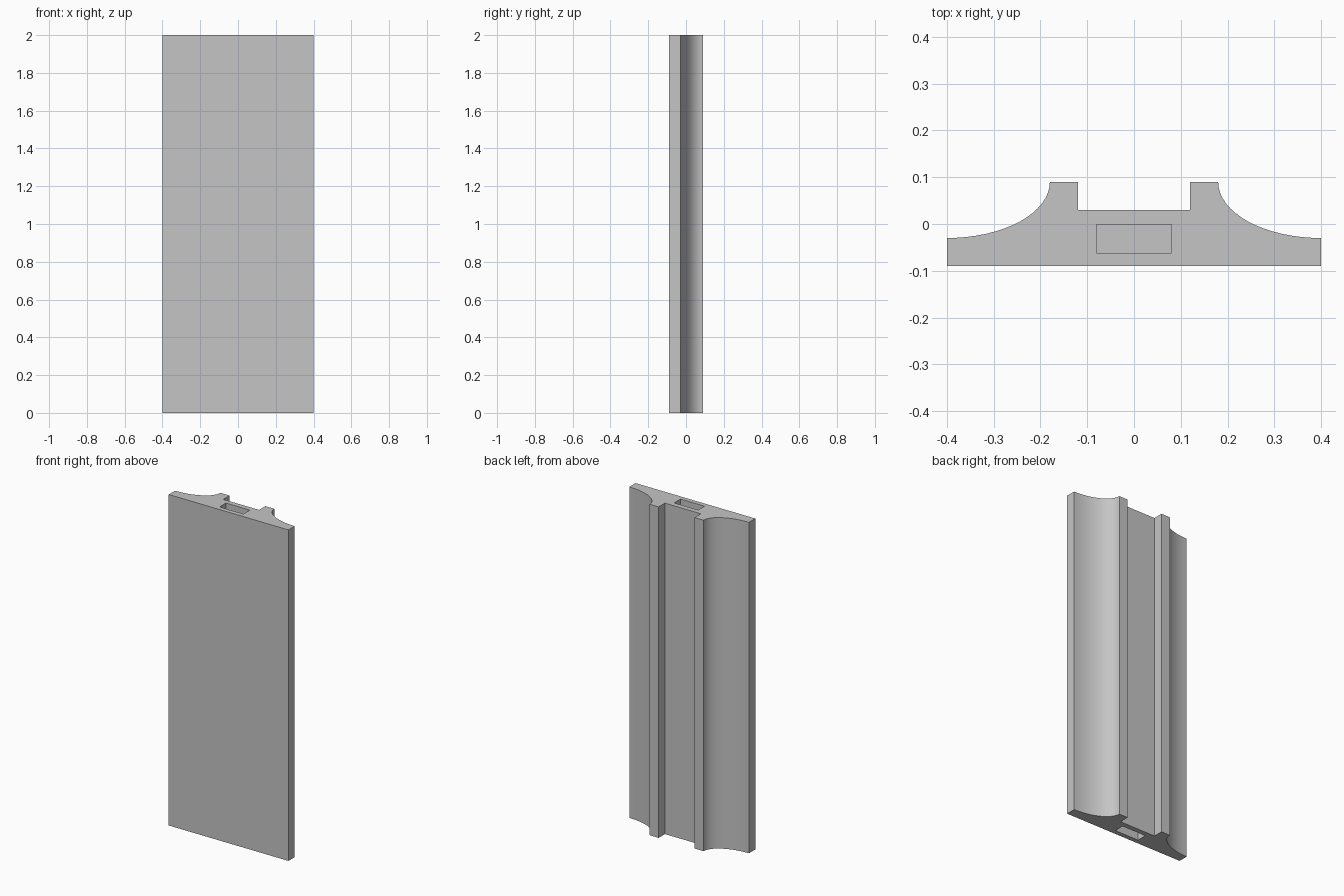
import bpy, bmesh, math

cube = bpy.data.objects.get("Cube")
if cube:
    bpy.data.objects.remove(cube, do_unlink=True)

HEIGHT = 2.0
HALF_WIDTH = 0.40
HALF_DEPTH = 0.09
RIB_OUTER, RIB_INNER = 0.18, 0.12
SHOULDER, CHANNEL = -0.03, 0.03
POCKET_DEPTH = 0.25
ARC_STEPS = 16

# Single material
grey = bpy.data.materials.new("light grey")
grey.use_nodes = True
colour = (0.56, 0.56, 0.56, 1)
grey.diffuse_color = colour
grey.node_tree.nodes["Principled BSDF"].inputs["Base Color"].default_value = colour


def prism(name, outline, z0, z1):
    """Extrude a closed outline in x, y from z0 to z1."""
    bm = bmesh.new()
    base = bm.faces.new([bm.verts.new((x, y, z0)) for x, y in outline])
    top = bmesh.ops.extrude_face_region(bm, geom=[base])["geom"]
    bmesh.ops.translate(bm, vec=(0, 0, z1 - z0),
                        verts=[v for v in top if isinstance(v, bmesh.types.BMVert)])
    bmesh.ops.recalc_face_normals(bm, faces=bm.faces)
    mesh = bpy.data.meshes.new(name)
    bm.to_mesh(mesh)
    bm.free()
    mesh.materials.append(grey)
    obj = bpy.data.objects.new(name, mesh)
    bpy.context.collection.objects.link(obj)
    return obj


# Half profile: flat front, concave elliptical flank, rib, central channel
half = [(HALF_WIDTH, -HALF_DEPTH)]
for i in range(ARC_STEPS + 1):
    a = math.pi / 2 * i / ARC_STEPS
    half.append((HALF_WIDTH - (HALF_WIDTH - RIB_OUTER) * math.sin(a),
                 HALF_DEPTH - (HALF_DEPTH - SHOULDER) * math.cos(a)))
half += [(RIB_INNER, HALF_DEPTH), (RIB_INNER, CHANNEL)]
profile = half + [(-x, y) for x, y in reversed(half)]
panel = prism("ribbed_panel", profile, 0, HEIGHT)

# Rectangular pockets sunk into both ends
slot = [(-0.08, -0.062), (0.08, -0.062), (0.08, -0.001), (-0.08, -0.001)]
bpy.context.view_layer.objects.active = panel
for name, z0, z1 in (("bottom_pocket", -0.1, POCKET_DEPTH),
                     ("top_pocket", HEIGHT - POCKET_DEPTH, HEIGHT + 0.1)):
    cutter = prism(name, slot, z0, z1)
    cutter.hide_render = True
    cut = panel.modifiers.new(name, 'BOOLEAN')
    cut.operation = 'DIFFERENCE'
    cut.solver = 'EXACT'
    cut.object = cutter
    bpy.ops.object.modifier_apply(modifier=cut.name)
    bpy.data.objects.remove(cutter, do_unlink=True)

# Smooth flanks, crisp corners
bpy.ops.object.select_all(action='DESELECT')
panel.select_set(True)
bpy.ops.object.shade_smooth_by_angle(angle=math.radians(30))
